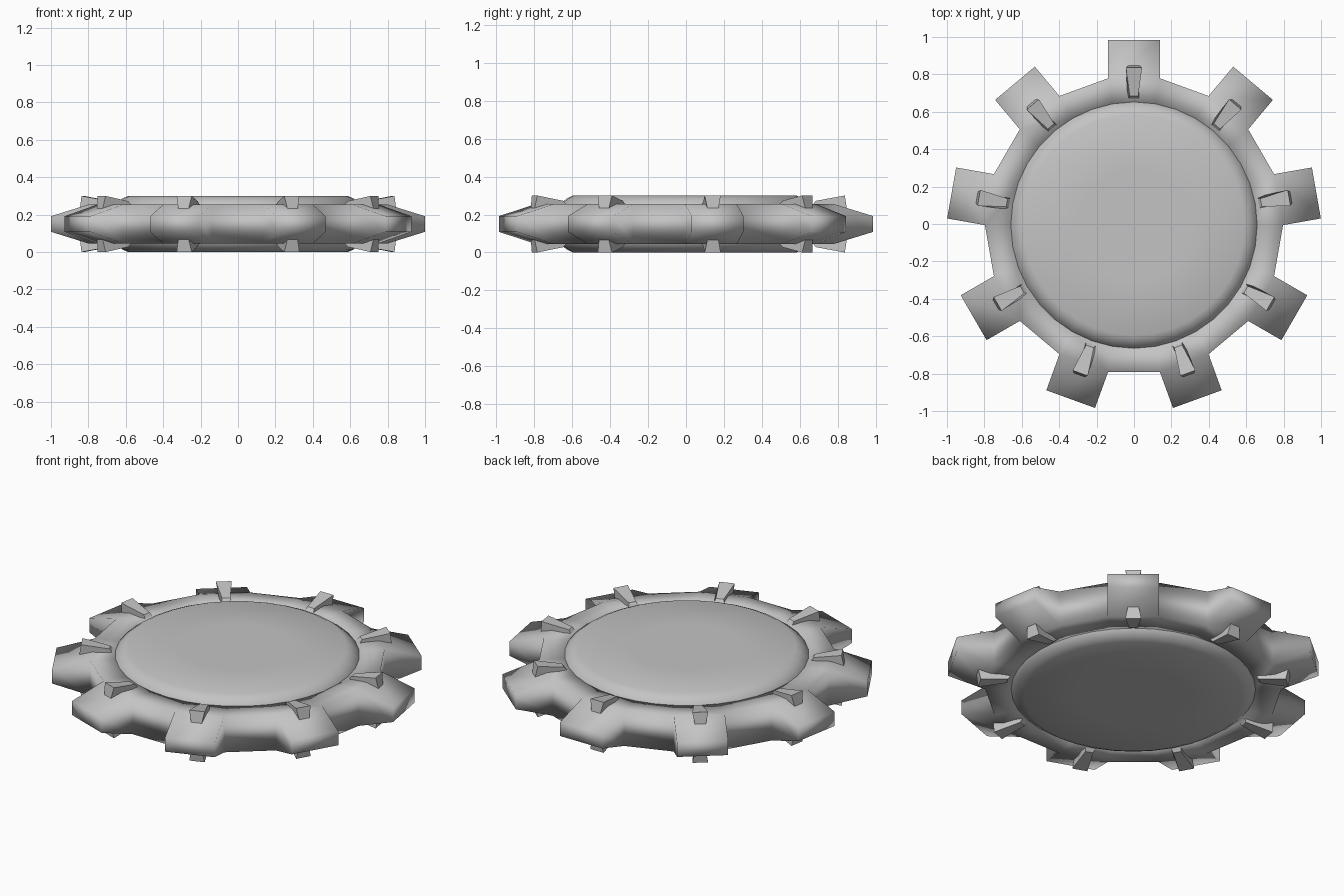
import bpy, bmesh
from math import sin, cos, pi, sqrt
from mathutils import Matrix, Vector

cube = bpy.data.objects.get("Cube")
if cube:
    bpy.data.objects.remove(cube, do_unlink=True)

TEETH = 9
MID = 0.15            # height of the mirror plane
SHIFT = -0.006        # centres the nine-toothed outline on y

steel = bpy.data.materials.new("steel_grey")
steel.use_nodes = True
steel.diffuse_color = (0.55, 0.55, 0.55, 1)
steel.node_tree.nodes["Principled BSDF"].inputs["Base Color"].default_value = (0.55, 0.55, 0.55, 1)


def finish(name, bm, smooth):
    bmesh.ops.recalc_face_normals(bm, faces=bm.faces)
    for f in bm.faces:
        f.smooth = smooth
    mesh = bpy.data.meshes.new(name)
    bm.to_mesh(mesh)
    bm.free()
    mesh.materials.append(steel)
    obj = bpy.data.objects.new(name, mesh)
    obj.location = (0, SHIFT, MID)
    bpy.context.collection.objects.link(obj)
    return obj


def ring_of_verts(bm, r, z, n, start):
    return [bm.verts.new((r * cos(start + 2 * pi * i / n), r * sin(start + 2 * pi * i / n), z))
            for i in range(n)]


def bridge(bm, a, b):
    n = len(a)
    return [bm.faces.new((a[i], a[(i + 1) % n], b[(i + 1) % n], b[i])) for i in range(n)]


# Toothed rim: closed band with every second outer face pulled out into a tapered tooth
bm = bmesh.new()
sides = TEETH * 2
start = pi / 2 - pi / sides
section = [(0.655, -0.105), (0.655, 0.105), (0.797, 0.105), (0.797, -0.105)]
loops = [ring_of_verts(bm, r, z, sides, start) for r, z in section]
for k in range(4):
    faces = bridge(bm, loops[k], loops[(k + 1) % 4])
    if k == 2:
        outer = faces
for i in range(0, sides, 2):
    direction = outer[i].calc_center_median().normalized()
    reach = 0.99 - outer[i].calc_center_median().length
    tip = bmesh.ops.extrude_discrete_faces(bm, faces=[outer[i]])["faces"][0]
    for v in tip.verts:
        v.co += direction * reach
        v.co.z *= 0.4
finish("toothed_rim", bm, True)

# Central plate: flat disc with sloping shoulders on both sides
bm = bmesh.new()
n = 36
profile = [(0.3, 0.15), (0.59, 0.149), (0.62, 0.135), (0.665, 0.1)]
path = profile + [(r, -z) for r, z in reversed(profile)]
loops = [ring_of_verts(bm, r, z, n, 0) for r, z in path]
for a, b in zip(loops, loops[1:]):
    bridge(bm, a, b)
for loop, z in ((loops[0], 0.15), (loops[-1], -0.15)):
    pole = bm.verts.new((0, 0, z))
    for i in range(n):
        bm.faces.new((loop[i], loop[(i + 1) % n], pole))
finish("central_plate", bm, True)

# Grip studs: flared wedges on both faces of each tooth
# each end is (radius, height, half width) for its base and top
inner_end = [(0.66, 0.085, 0.033), (0.69, 0.122, 0.022)]
outer_end = [(0.855, 0.07, 0.027), (0.842, 0.15, 0.043)]
for face, flip in (("upper", 1), ("lower", -1)):
    for t in range(TEETH):
        bm = bmesh.new()
        cube_verts = bmesh.ops.create_cube(bm, size=2)["verts"]
        for v in cube_verts:
            end = outer_end if v.co.x > 0 else inner_end
            r, z, w = end[1 if v.co.z > 0 else 0]
            v.co = Vector((r, w * v.co.y, z * flip))
        turn = Matrix.Rotation(pi / 2 + 2 * pi * t / TEETH, 4, 'Z')
        bmesh.ops.transform(bm, matrix=turn, verts=bm.verts)
        finish(f"{face}_stud_{t + 1}", bm, False)
